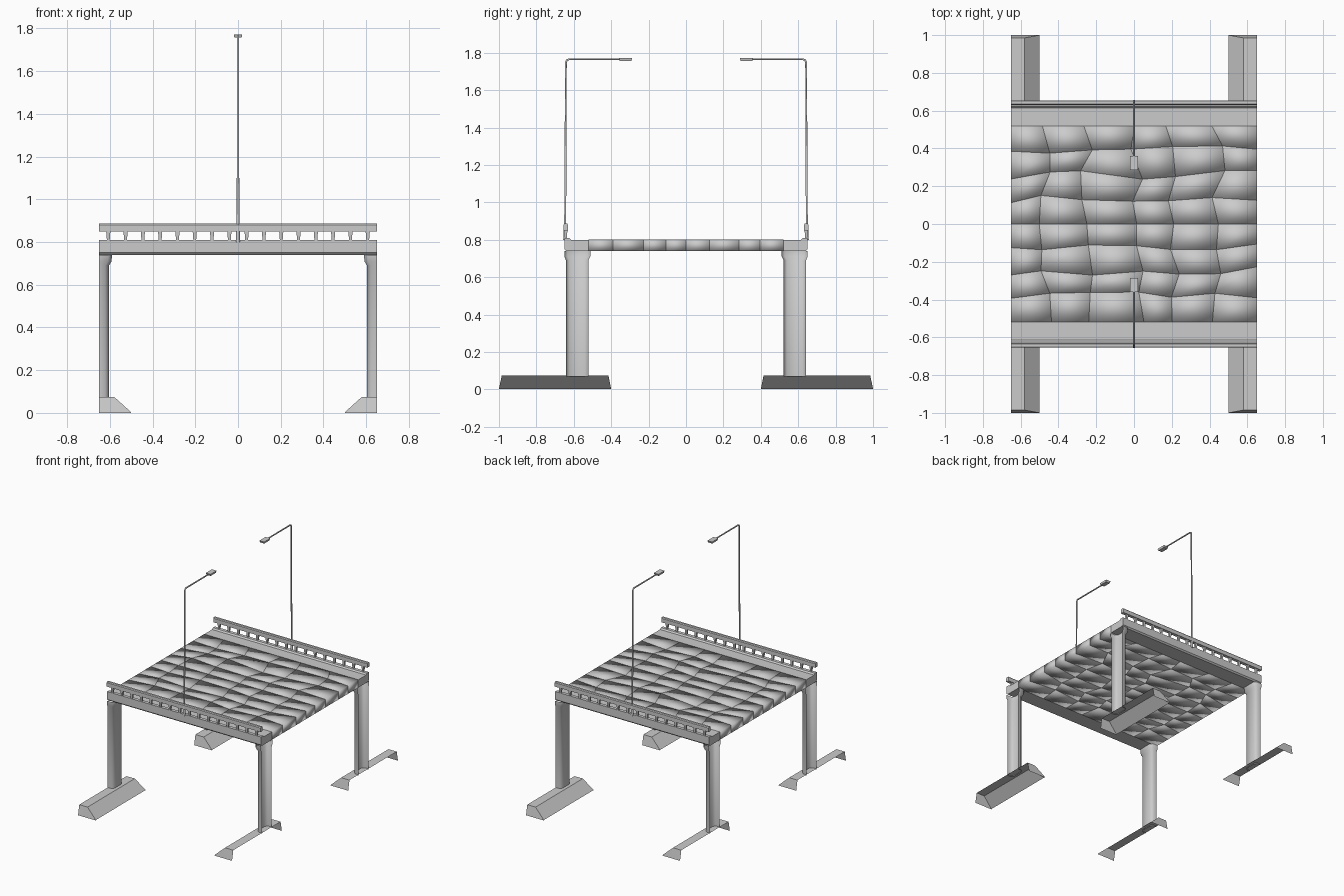
import bpy, bmesh, random
from mathutils import Vector

if "Cube" in bpy.data.objects:
    bpy.data.objects.remove(bpy.data.objects["Cube"])

random.seed(4)


def make(name, bm, mirror=(False, False), angle=0.6):
    bmesh.ops.recalc_face_normals(bm, faces=bm.faces)
    me = bpy.data.meshes.new(name)
    bm.to_mesh(me)
    bm.free()
    ob = bpy.data.objects.new(name, me)
    bpy.context.collection.objects.link(ob)
    bpy.ops.object.select_all(action='DESELECT')
    bpy.context.view_layer.objects.active = ob
    ob.select_set(True)
    bpy.ops.object.shade_smooth_by_angle(angle=angle)
    if any(mirror):
        m = ob.modifiers.new("mirror", 'MIRROR')
        m.use_axis = (mirror[0], mirror[1], False)
        m.use_mirror_merge = False
    return ob


def loft(bm, rings, closed=False, cap_start=False, cap_end=False):
    vs = [[bm.verts.new(p) for p in r] for r in rings]
    n = len(rings[0])
    for a, b in zip(vs, vs[1:]):
        for i in range(n if closed else n - 1):
            j = (i + 1) % n
            bm.faces.new((a[i], a[j], b[j], b[i]))
    if cap_start:
        bm.faces.new(vs[0])
    if cap_end:
        bm.faces.new(vs[-1])


def box(bm, x0, x1, y0, y1, z0, z1, tx=1.0):
    # tx scales the lower end in x and y for tapered blocks
    cx, cy = (x0 + x1) / 2, (y0 + y1) / 2
    rings = []
    for z, t in ((z0, tx), (z1, 1.0)):
        rings.append([(cx + (x - cx) * t, cy + (y - cy) * t, z)
                      for x, y in ((x0, y0), (x1, y0), (x1, y1), (x0, y1))])
    loft(bm, rings, True, True, True)


# Footing: half trapezoid, open on the cut outer side
bm = bmesh.new()
loft(bm, [[(0.65, 0.40, 0), (0.65, 0.415, 0.075), (0.65, 0.985, 0.075), (0.65, 1.0, 0)],
          [(0.58, 0.40, 0), (0.58, 0.415, 0.075), (0.58, 0.985, 0.075), (0.58, 1.0, 0)],
          [(0.50, 0.40, 0), (0.50, 0.40, 0.003), (0.50, 1.0, 0.003), (0.50, 1.0, 0)]])
make("footing", bm, (True, True))

# Pillar with flared capital: half section, open on the outer side
bm = bmesh.new()
rings = []
for z, xi, ya, yb in ((0.07, 0.604, 0.522, 0.642), (0.69, 0.604, 0.522, 0.642),
                      (0.71, 0.592, 0.512, 0.65), (0.74, 0.59, 0.51, 0.65)):
    c = 0.018
    rings.append([(0.65, ya, z), (xi + c, ya, z), (xi, ya + c, z),
                  (xi, yb - c, z), (xi + c, yb, z), (0.65, yb, z)])
loft(bm, rings)
make("pillar", bm, (True, True), 0.9)

# Edge beams along both sides of the deck
bm = bmesh.new()
loft(bm, [[(x, 0.52, 0.74), (x, 0.64, 0.74), (x, 0.65, 0.75), (x, 0.65, 0.81),
           (x, 0.625, 0.81), (x, 0.615, 0.80), (x, 0.52, 0.80)] for x in (-0.65, 0.65)],
     True, True, True)
make("edge_beam", bm, (False, True))

# Deck: irregular slabs on a jittered grid, softly shaded
xs = [-0.65, -0.47, -0.25, 0.02, 0.2, 0.45, 0.65]
ys = [-0.52, -0.38, -0.25, -0.12, 0.0, 0.13, 0.26, 0.39, 0.52]
grid = {}
for i, x in enumerate(xs):
    for j, y in enumerate(ys):
        jx = random.uniform(-0.04, 0.04) if 0 < i < len(xs) - 1 else 0
        jy = random.uniform(-0.025, 0.025) if 0 < j < len(ys) - 1 and j != 4 else 0
        grid[i, j] = (x + jx, y + jy)
bm = bmesh.new()
for i in range(len(xs) - 1):
    for j in range(len(ys) - 1):
        c = [grid[i, j], grid[i + 1, j], grid[i + 1, j + 1], grid[i, j + 1]]
        loft(bm, [[(x, y, z) for x, y in c] for z in (0.74, 0.801)], True, True, True)
make("deck_slabs", bm, angle=3.14)

# Railing: handrail on small tapered balusters
bm = bmesh.new()
loft(bm, [[(x, 0.63, 0.85), (x, 0.655, 0.85), (x, 0.655, 0.88), (x, 0.65, 0.886),
           (x, 0.635, 0.886), (x, 0.63, 0.88)] for x in (-0.65, 0.65)], True, True, True)
make("handrail", bm, (False, True))
bm = bmesh.new()
for k in range(16):
    x = (k - 7.5) * 0.081
    box(bm, x - 0.01, x + 0.01, 0.634, 0.651, 0.808, 0.852, 0.65)
make("balusters", bm, (False, True))

# Lamp post: swept pole with a bent arm
cu = bpy.data.curves.new("lamp_post", 'CURVE')
cu.dimensions = '3D'
cu.bevel_depth = 0.006
cu.bevel_resolution = 1
cu.use_fill_caps = True
sp = cu.splines.new('POLY')
pts = [(0.648, 0.80, 1.6), (0.648, 0.87, 1.4), (0.646, 0.89, 1), (0.642, 1.75, 0.9),
       (0.636, 1.762, 0.9), (0.626, 1.765, 0.9), (0.35, 1.765, 0.8)]
sp.points.add(len(pts) - 1)
for p, (y, z, r) in zip(sp.points, pts):
    p.co = (0, y, z, 1)
    p.radius = r
post = bpy.data.objects.new("lamp_post", cu)
bpy.context.collection.objects.link(post)
m = post.modifiers.new("mirror", 'MIRROR')
m.use_axis = (False, True, False)
m.use_mirror_merge = False

# Lamp head: flat tapered housing
bm = bmesh.new()
box(bm, -0.02, 0.02, 0.287, 0.36, 1.757, 1.772, 0.85)
make("lamp_head", bm, (False, True))
